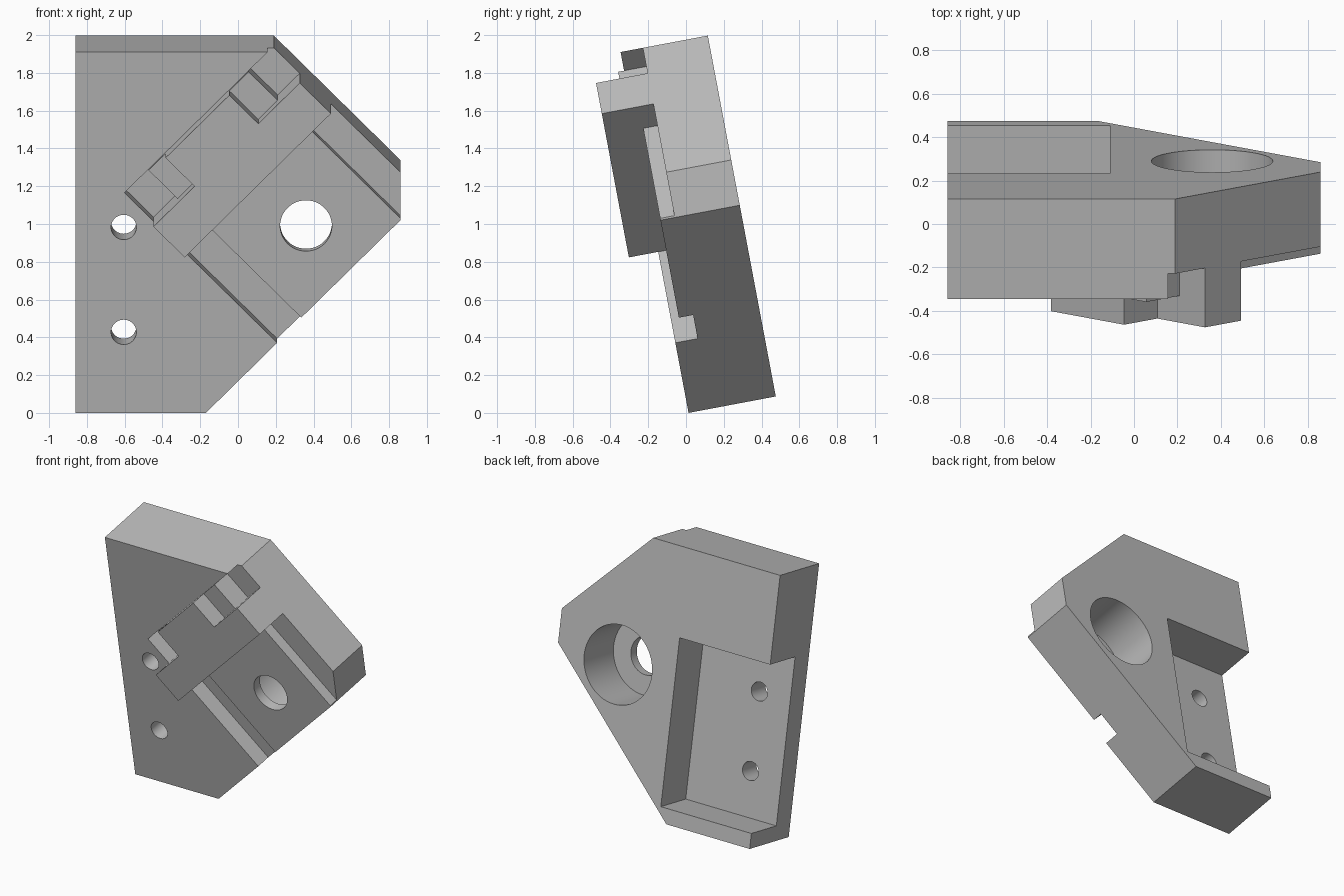
import bpy, bmesh, math
from mathutils import Matrix

cube = bpy.data.objects.get("Cube")
if cube:
    bpy.data.objects.remove(cube, do_unlink=True)

grey = bpy.data.materials.new("machined_grey")
grey.use_nodes = True
grey.diffuse_color = (0.5, 0.5, 0.5, 1)
grey.node_tree.nodes["Principled BSDF"].inputs["Base Color"].default_value = (0.5, 0.5, 0.5, 1)

# Plate space: x across, y up the plate, z outward; tilted to lean forward
TILT = Matrix.Translation((0, 0.0135, 0)) @ Matrix.Rotation(math.radians(90 + 10.67), 4, 'X')


def prism(name, points, front, back):
    """Extrude a plate-space outline between two depths below the front face."""
    bm = bmesh.new()
    face = bm.faces.new([bm.verts.new((x, y, -back)) for x, y in points])
    top = bmesh.ops.extrude_face_region(bm, geom=[face])
    verts = [g for g in top["geom"] if isinstance(g, bmesh.types.BMVert)]
    bmesh.ops.translate(bm, verts=verts, vec=(0, 0, back - front))
    bmesh.ops.recalc_face_normals(bm, faces=bm.faces)
    bm.transform(TILT)
    mesh = bpy.data.meshes.new(name)
    bm.to_mesh(mesh)
    bm.free()
    mesh.materials.append(grey)
    obj = bpy.data.objects.new(name, mesh)
    bpy.context.collection.objects.link(obj)
    return obj


def diag(points):
    """Convert (along, across) diagonal coordinates to plate x, y."""
    return [((s - d) / 2, (s + d) / 2) for s, d in points]


def diag_rect(s0, s1, d0, d1):
    return diag([(s0, d0), (s1, d0), (s1, d1), (s0, d1)])


def circle(x, y, r, n=64):
    return [(x + r * math.cos(2 * math.pi * i / n), y + r * math.sin(2 * math.pi * i / n))
            for i in range(n)]


# Diagonal layout: key ends, rib ends, and the across positions
START, END = 0.585, 2.134
RIB0, RIB1 = 0.84, 1.9
LOW, MID, HIGH = 1.15, 1.48, 1.787
GROOVE, THICK = 0.12, 0.47

# Main plate
body = prism("body_plate", [(-0.86, 0), (-0.17, 0), (0.86, 1.03), (0.86, END - 0.86),
                            (0.19, 1.944), (-0.86, 1.944)], 0, THICK)

# Channel, side grooves, rear pocket and bolt holes
cutters = [
    prism("channel_cutter", diag_rect(START, 3, -0.5, HIGH), -0.1, 0.043),
    prism("left_groove_cutter", diag_rect(START, RIB0, -0.6, HIGH), -0.2, GROOVE),
    prism("right_groove_cutter", diag_rect(RIB1, 3.1, -0.6, HIGH), -0.2, GROOVE),
    prism("rear_pocket_cutter", [(-1, 0.11), (-0.11, 0.11), (-0.11, 1.31), (-1, 1.31)], 0.17, 0.6),
    prism("counterbore_cutter", circle(0.36, 1.0, 0.28), 0.115, 0.6),
    prism("bolt_hole_cutter", circle(0.36, 1.0, 0.137), -0.3, 0.7),
]
for y in (0.435, 1.0):
    cutters.append(prism("small_hole_cutter", circle(-0.605, y, 0.067, 40), -0.3, 0.7))

bpy.context.view_layer.objects.active = body
for cutter in cutters:
    mod = body.modifiers.new("cut", 'BOOLEAN')
    mod.operation = 'DIFFERENCE'
    mod.solver = 'EXACT'
    mod.object = cutter
    bpy.ops.object.modifier_apply(modifier=mod.name)
    bpy.data.objects.remove(cutter, do_unlink=True)

# Raised T-shaped key and the lower step showing at both of its shoulders
prism("raised_key", diag([(START, LOW), (END, LOW), (END, MID), (1.695, MID), (1.695, HIGH),
                          (1.02, HIGH), (1.02, MID), (START, MID)]), -0.158, GROOVE)
prism("key_shoulder", diag_rect(RIB0, RIB1, MID, HIGH), -0.032, GROOVE)

# Smooth the hole walls while keeping machined edges crisp
bpy.ops.object.select_all(action='DESELECT')
body.select_set(True)
bpy.ops.object.shade_smooth_by_angle(angle=math.radians(30))
